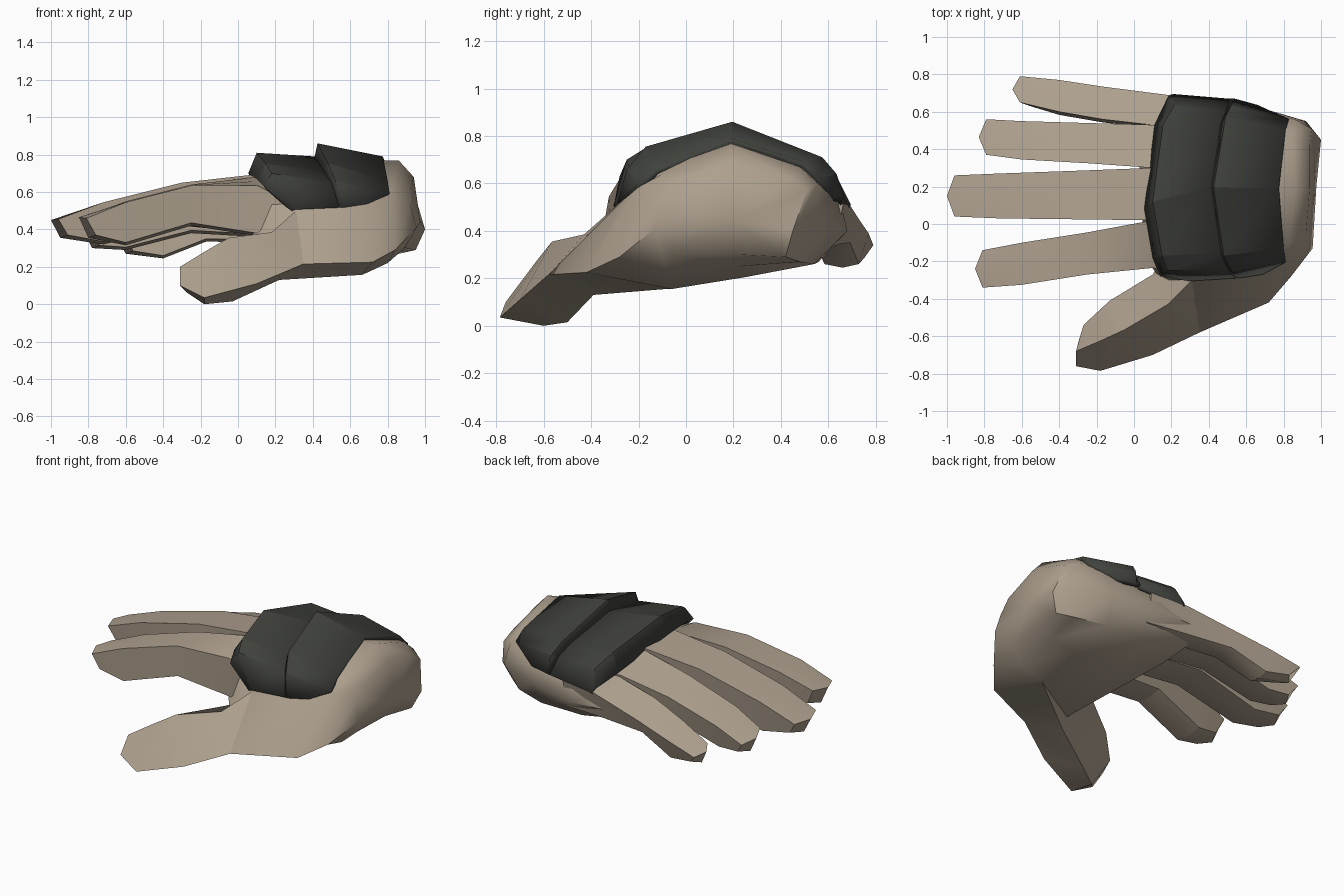
import bpy, bmesh, math


def material(name, rgb):
    m = bpy.data.materials.new(name)
    m.diffuse_color = (*rgb, 1)
    return m


SKIN = material("tan_skin", (0.42, 0.35, 0.27))
PLATE = material("dark_plate", (0.05, 0.053, 0.045))


def finish(name, bm, mat, angle):
    me = bpy.data.meshes.new(name)
    bm.to_mesh(me)
    bm.free()
    me.materials.append(mat)
    ob = bpy.data.objects.new(name, me)
    bpy.context.collection.objects.link(ob)
    bpy.ops.object.select_all(action='DESELECT')
    bpy.context.view_layer.objects.active = ob
    ob.select_set(True)
    bpy.ops.object.shade_smooth_by_angle(angle=math.radians(angle))
    return ob


def loft(name, rings, mat, cap=None, angle=35):
    """Closed tube through rings; the last end may fan to a cap point."""
    bm = bmesh.new()
    vs = [[bm.verts.new(p) for p in r] for r in rings]
    n = len(vs[0])
    for a, b in zip(vs, vs[1:]):
        for i in range(n):
            j = (i + 1) % n
            bm.faces.new((a[i], a[j], b[j], b[i]))
    bm.faces.new(vs[0])
    if cap:
        c = bm.verts.new(cap)
        for i in range(n):
            bm.faces.new((vs[-1][i], vs[-1][(i + 1) % n], c))
    else:
        bm.faces.new(vs[-1])
    bmesh.ops.recalc_face_normals(bm, faces=bm.faces)
    return finish(name, bm, mat, angle)


def shell(name, rows):
    """Open sheet through rows of points, thickened inward."""
    bm = bmesh.new()
    vs = [[bm.verts.new(p) for p in r] for r in rows]
    for a, b in zip(vs, vs[1:]):
        for i in range(len(a) - 1):
            bm.faces.new((a[i], b[i], b[i + 1], a[i + 1]))
    bm.normal_update()
    if sum(f.normal.z * f.calc_area() for f in bm.faces) < 0:
        bmesh.ops.reverse_faces(bm, faces=bm.faces)
    ob = finish(name, bm, PLATE, 20)
    s = ob.modifiers.new("thickness", 'SOLIDIFY')
    s.thickness = 0.03
    s.offset = -1


# Palm: rings run knuckles -> wrist; each starts at the thumb-side top edge
knuckle_ring = [(.11, -.21, .55), (.09, -.13, .63), (.08, .12, .67), (.10, .5, .57),
                (.15, .64, .5), (.10, .67, .41), (.06, .60, .34), (.03, .3, .345),
                (.05, -.05, .35), (.08, -.21, .37)]
middle_ring = [(.31, -.30, .50), (.33, -.18, .66), (.30, .19, .75), (.33, .53, .63),
               (.35, .65, .53), (.35, .68, .40), (.35, .56, .27), (.35, .25, .22),
               (.24, -.32, .18), (.35, -.58, .215)]
heel_ring = [(.69, -.265, .53), (.70, -.17, .64), (.68, .19, .77), (.68, .52, .65),
             (.66, .62, .54), (.68, .62, .42), (.66, .54, .26), (.66, .25, .205),
             (.66, -.06, .155), (.72, -.42, .225)]
wrist_ring = [(.82, -.20, .585), (.83, -.10, .64), (.86, .19, .768), (.85, .48, .67),
              (.87, .555, .60), (.92, .55, .45), (.86, .48, .27), (.82, .22, .25),
              (.80, -.08, .22), (.84, -.28, .29)]
end_ring = [(.92, -.12, .53), (.92, -.05, .61), (.94, .19, .68), (.94, .42, .62),
            (.95, .51, .57), (1.0, .45, .40), (.95, .42, .29), (.90, .22, .30),
            (.89, -.06, .30), (.955, -.13, .41)]
loft("palm", [knuckle_ring, middle_ring, heel_ring, wrist_ring, end_ring],
     SKIN, cap=(.975, .2, .44), angle=50)

# Thumb: ridge, outer edge, underside, inner edge
loft("thumb", [
    [(.31, -.30, .50), (.72, -.42, .225), (.66, -.06, .157), (.20, -.10, .36)],
    [(.18, -.43, .385), (.35, -.58, .215), (.22, -.39, .13), (.10, -.27, .34)],
    [(-.05, -.565, .355), (.10, -.70, .11), (-.03, -.50, .015), (-.13, -.41, .25)],
    [(-.18, -.625, .28), (-.18, -.785, .035), (-.18, -.60, .0), (-.27, -.54, .17)],
    [(-.31, -.68, .20), (-.31, -.76, .10), (-.27, -.70, .06), (-.30, -.64, .14)],
], SKIN, angle=25)


# Fingers: stations of x, y low, y high, top z at each side, bottom z
def finger(name, stations, lean=0.0):
    rings = []
    for k, (x, y0, y1, z0, z1, zb) in enumerate(stations):
        last = k == len(stations) - 1
        tip = 0.04 if last else 0
        back = 0.05 if last else 0
        ym = (y0 + y1) / 2
        w = (y1 - y0) * 0.1
        rings.append([(x, y0, z0), (x - tip, ym, (z0 + z1) / 2), (x, y1, z1),
                      (x + back, y1 - w - lean, zb + .015), (x - tip + back, ym - lean, zb),
                      (x + back, y0 + w * .5 - lean, zb + .015)])
    loft(name, rings, SKIN, angle=25)


finger("index_finger", [(.33, -.27, .05, .52, .69, .32), (.10, -.235, .02, .635, .68, .365),
                        (-.25, -.27, -.045, .635, .64, .42),
                        (-.60, -.325, -.10, .545, .55, .315), (-.81, -.34, -.14, .46, .47, .355)])
finger("middle_finger", [(.30, .0, .32, .70, .69, .36), (.10, .02, .30, .695, .675, .38),
                         (-.30, .025, .285, .65, .635, .42),
                         (-.72, .03, .27, .545, .53, .32), (-.96, .04, .26, .455, .445, .355)])
finger("ring_finger", [(.30, .28, .55, .67, .59, .34), (.10, .30, .53, .665, .585, .36),
                       (-.25, .325, .54, .60, .54, .38),
                       (-.60, .345, .55, .50, .45, .29), (-.79, .37, .56, .42, .38, .30)], .01)
finger("little_finger", [(.42, .50, .665, .58, .52, .32), (.18, .52, .69, .585, .51, .33),
                         (-.17, .56, .735, .52, .44, .335),
                         (-.40, .60, .77, .45, .39, .245), (-.61, .65, .79, .38, .34, .27)], .025)

# Knuckle plate: raised front lip, then back to the seam
seam = [(.54, -.29, .52), (.50, -.235, .65), (.46, -.155, .71), (.41, .195, .79),
        (.46, .53, .69), (.49, .60, .63), (.51, .67, .53)]
shell("knuckle_plate", [
    [(.29, -.305, .503), (.14, -.28, .63), (.10, -.18, .67), (.055, .08, .70),
     (.11, .53, .60), (.18, .675, .53), (.19, .69, .50)],
    [(.31, -.305, .51), (.18, -.25, .70), (.15, -.17, .75), (.10, .12, .81),
     (.155, .53, .715), (.215, .635, .63), (.21, .695, .51)],
    seam])

# Wrist plate: step up from the seam, then slope down to the wrist
shell("wrist_plate", [
    seam,
    [(.56, -.29, .52), (.52, -.25, .66), (.48, -.17, .755), (.425, .195, .86),
     (.49, .575, .71), (.52, .635, .64), (.54, .67, .535)],
    [(.69, -.27, .54), (.81, -.205, .595), (.80, -.13, .66), (.775, .19, .79),
     (.81, .50, .69), (.828, .56, .62), (.66, .637, .535)]])
